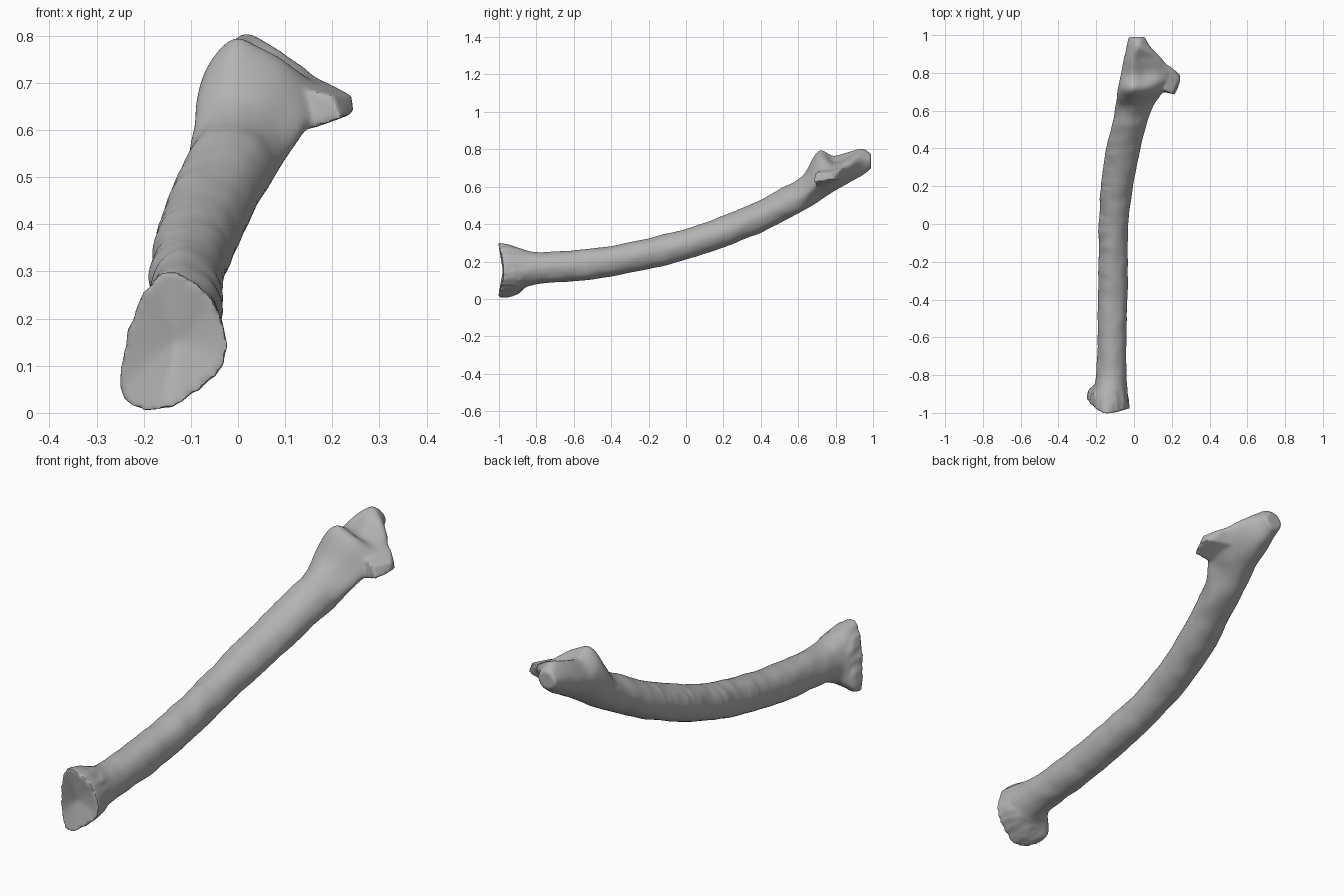
import bpy, bmesh, math
from mathutils import Vector, noise

cube = bpy.data.objects.get("Cube")
if cube:
    bpy.data.objects.remove(cube)

bone = bpy.data.materials.new("bone grey")
bone.use_nodes = True
GREY = (0.45, 0.45, 0.45, 1)
bone.diffuse_color = GREY
bone.node_tree.nodes["Principled BSDF"].inputs["Base Color"].default_value = GREY

SIDES = 8


def oval(y, x0, x1, z0, z1):
    """Oval section of the shaft from its bounds."""
    ring = []
    for i in range(SIDES):
        a = math.tau * i / SIDES
        ring.append(Vector(((x0 + x1) / 2 + (x1 - x0) / 2 * math.cos(a), y,
                            (z0 + z1) / 2 + (z1 - z0) / 2 * math.sin(a))))
    return ring


def outline(y, pts):
    return [Vector((x, y, z)) for x, z in pts]


def spline(a, b, c, d, t):
    return 0.5 * (2 * b + (c - a) * t + (2 * a - 5 * b + 4 * c - d) * t * t
                  + (3 * b - a - 3 * c + d) * t ** 3)


def smooth_path(pts, steps, closed):
    n = len(pts)
    pick = (lambda i: pts[i % n]) if closed else (lambda i: pts[max(0, min(n - 1, i))])
    out = []
    for i in range(n if closed else n - 1):
        for k in range(steps):
            out.append(spline(pick(i - 1), pick(i), pick(i + 1), pick(i + 2), k / steps))
    if not closed:
        out.append(pts[-1].copy())
    return out


# Broad flat lower end, blending into the shaft
flare = [(-.025, .12), (-.045, .22), (-.10, .283), (-.17, .292),
         (-.225, .20), (-.247, .04), (-.16, .006), (-.07, .06)]
face = outline(-1, flare)
for p in face:
    p.y += 1.6 * max(0, -.2 - p.x) + .3 * max(0, p.x + .1)
neck = oval(-.8, -.2, -.04, .08, .25)
sections = [face]
for y, blend in ((-.95, .12), (-.9, .45), (-.85, .8)):
    ring = [p.lerp(q, blend) for p, q in zip(face, neck)]
    for p, f in zip(ring, face):
        p.y = y + (f.y + 1) * (1 - blend)
    sections.append(ring)
sections.append(neck)

# Curved shaft
for row in ((-.7, -.195, -.04, .088, .252), (-.55, -.193, -.037, .10, .265),
            (-.4, -.19, -.035, .12, .285), (-.2, -.188, -.033, .16, .325),
            (0, -.185, -.03, .21, .375), (.2, -.175, -.005, .275, .445),
            (.4, -.148, .035, .355, .53), (.52, -.118, .065, .415, .597)):
    sections.append(oval(*row))

# Upper head with the raised lip and the hollow behind it
sections += [
    outline(.62, [(.10, .55), (.06, .62), (0, .655), (-.05, .64),
                  (-.097, .58), (-.075, .5), (-.01, .468), (.06, .485)]),
    outline(.71, [(.16, .63), (.11, .72), (.04, .775), (-.02, .785),
                  (-.082, .69), (-.07, .575), (0, .52), (.09, .56)]),
    outline(.79, [(.20, .67), (.14, .715), (.06, .735), (-.01, .765),
                  (-.066, .70), (-.05, .62), (.02, .575), (.11, .605)]),
    outline(.87, [(.15, .70), (.13, .738), (.05, .76), (-.01, .785),
                  (-.052, .72), (-.04, .655), (.02, .62), (.09, .645)]),
    outline(.94, [(.085, .74), (.06, .782), (.03, .802), (0, .795),
                  (-.038, .74), (-.03, .69), (.02, .66), (.06, .685)]),
    outline(.99, [(.058, .735), (.05, .76), (.025, .775), (-.005, .77),
                  (-.03, .74), (-.02, .71), (.015, .695), (.045, .705)]),
]

# Loft a smooth skin through the sections
lines = [smooth_path([s[i] for s in sections], 10, False) for i in range(SIDES)]
rings = [smooth_path(list(r), 6, True) for r in zip(*lines)]

bm = bmesh.new()
grid = []
for ring in rings:
    mid = sum(ring, Vector()) / len(ring)
    row = []
    for k, p in enumerate(ring):
        away = p - mid
        d = away.normalized()
        bump = .004 * noise.noise(p * 14)
        # Fine cross ridges along the upper right side of the shaft
        ridge = max(0, d.dot(Vector((-.8, 0, .6)))) ** 4 * max(0, 1 - (p.y / .5) ** 2)
        bump += .006 * ridge * noise.noise(Vector((p.x * 8, p.y * 40, p.z * 8)))
        # Ragged rim at the lower end
        if p.y < -.88:
            bump += .008 * noise.noise(Vector((p.x * 45, p.y * 9, p.z * 45)))
        row.append(bm.verts.new(p + d * bump))
    grid.append(row)
for r0, r1 in zip(grid, grid[1:]):
    for k in range(len(r0)):
        j = (k + 1) % len(r0)
        bm.faces.new((r0[k], r0[j], r1[j], r1[k]))
for row in (grid[0], grid[-1]):
    hub = bm.verts.new(sum((v.co for v in row), Vector()) / len(row))
    for k in range(len(row)):
        bm.faces.new((row[k], row[(k + 1) % len(row)], hub))

# Hooked side process of the head
hook = [(.245, .75, .635), (.245, .79, .64), (.24, .77, .675), (.22, .685, .625),
        (.20, .69, .672), (.205, .825, .69), (.215, .81, .64), (.17, .85, .71),
        (.15, .70, .60), (.13, .72, .69), (.10, .84, .64), (.10, .74, .6)]
hull = bmesh.ops.convex_hull(bm, input=[bm.verts.new(p) for p in hook])
bmesh.ops.recalc_face_normals(bm, faces=bm.faces)

mesh = bpy.data.meshes.new("long_bone")
bm.to_mesh(mesh)
bm.free()
obj = bpy.data.objects.new("long_bone", mesh)
bpy.context.collection.objects.link(obj)
mesh.materials.append(bone)

# Fuse the hook with the head and soften the join
fuse = obj.modifiers.new("fuse", "REMESH")
fuse.mode = "VOXEL"
fuse.voxel_size = .008
soft = obj.modifiers.new("soften", "SMOOTH")
soft.factor = .5
soft.iterations = 2

bpy.context.view_layer.objects.active = obj
obj.select_set(True)
for m in list(obj.modifiers):
    bpy.ops.object.modifier_apply(modifier=m.name)
bpy.ops.object.shade_smooth_by_angle(angle=math.radians(40))
